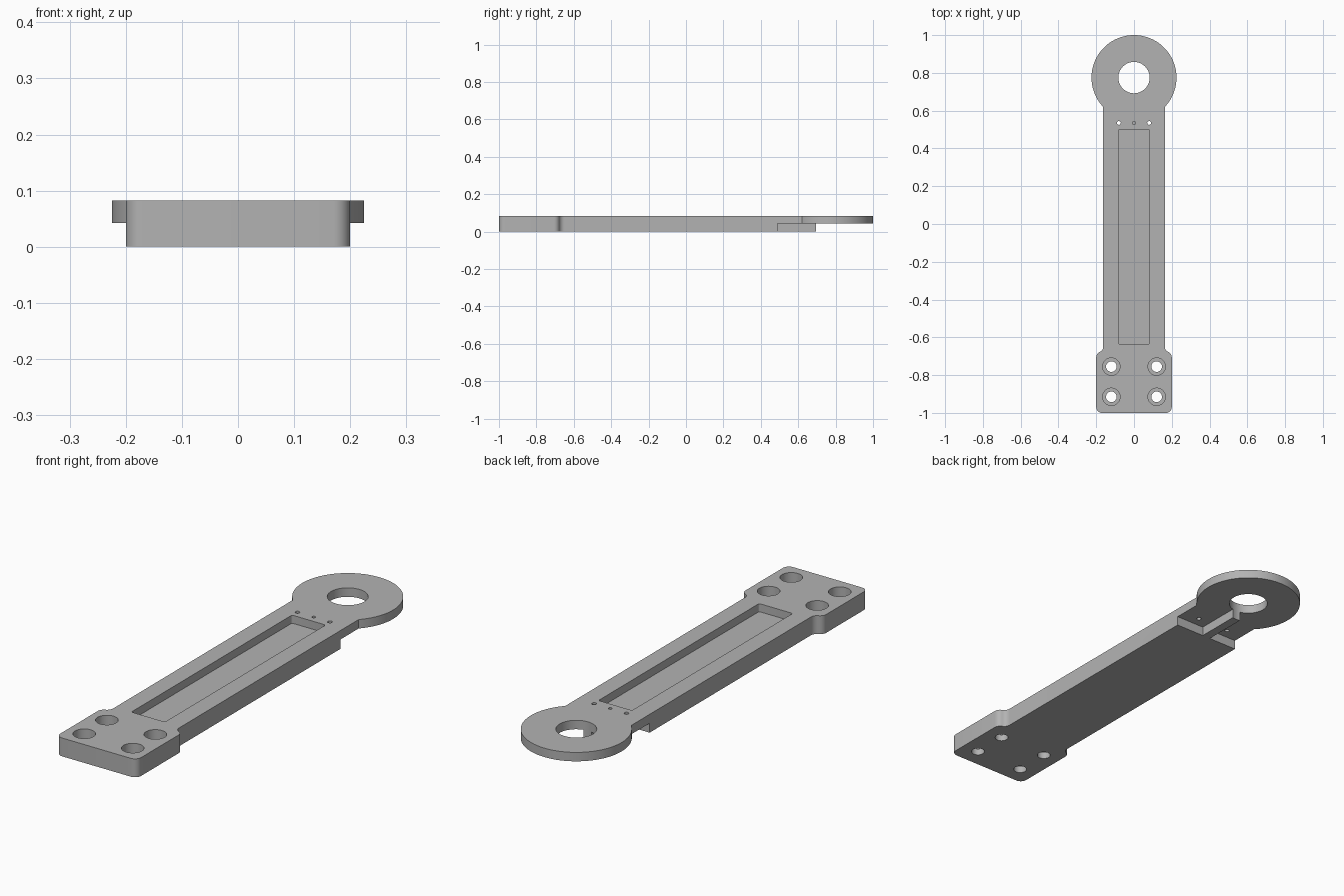
import bpy, bmesh
from math import cos, sin, pi, acos, asin, radians

cube = bpy.data.objects.get("Cube")
if cube:
    bpy.data.objects.remove(cube, do_unlink=True)

TOP, STEP = 0.082, 0.042          # full thickness, underside of the thin head
ARM, BASE = 0.163, 0.2            # half widths
RING_Y, RING_R, BORE_R = 0.775, 0.225, 0.083

grey = bpy.data.materials.new("plain grey")
grey.use_nodes = True
grey.diffuse_color = (0.45, 0.45, 0.45, 1)
grey.node_tree.nodes["Principled BSDF"].inputs["Base Color"].default_value = (0.45, 0.45, 0.45, 1)


def arc(cx, cy, r, a0, a1, n):
    return [(cx + r * cos(a0 + (a1 - a0) * i / n), cy + r * sin(a0 + (a1 - a0) * i / n))
            for i in range(n + 1)]


def prism(name, outline, z0, z1):
    bm = bmesh.new()
    face = bm.faces.new([bm.verts.new((x, y, z0)) for x, y in outline])
    new = bmesh.ops.extrude_face_region(bm, geom=[face])["geom"]
    bmesh.ops.translate(bm, vec=(0, 0, z1 - z0),
                        verts=[v for v in new if isinstance(v, bmesh.types.BMVert)])
    bmesh.ops.recalc_face_normals(bm, faces=bm.faces)
    mesh = bpy.data.meshes.new(name)
    bm.to_mesh(mesh)
    bm.free()
    mesh.materials.append(grey)
    obj = bpy.data.objects.new(name, mesh)
    bpy.context.collection.objects.link(obj)
    return obj


def rect(x0, x1, y0, y1):
    return [(x0, y0), (x1, y0), (x1, y1), (x0, y1)]


def round_rect(x, y0, y1, r):
    return (arc(x - r, y0 + r, r, -pi / 2, 0, 4) + arc(x - r, y1 - r, r, 0, pi / 2, 4)
            + arc(r - x, y1 - r, r, pi / 2, pi, 4) + arc(r - x, y0 + r, r, pi, 1.5 * pi, 4))


def disc(x, y, r, n=48):
    return arc(x, y, r, 0, 2 * pi, n)[:-1]


# Outline of the right half: rounded base corner, S-shaped shoulder, arm, ring
r = 0.03
turn = acos(1 - (BASE - ARM) / (2 * r))
low = -0.705
high = low + 2 * r * sin(turn)
half = arc(BASE - r, -1 + r, r, -pi / 2, 0, 8)
half += arc(BASE - r, low, r, 0, turn, 8)
half += arc(ARM + r, high, r, pi + turn, pi, 8)[1:]
join = -acos(ARM / RING_R)
half += arc(0, RING_Y, RING_R, join, pi / 2, 48)
outline = half + [(-x, y) for x, y in reversed(half[:-1])]
body = prism("bracket_arm", outline, 0, TOP)

# Underside relief, leaving a narrow central rib up to the bore
cutters = []
for side in (-1, 1):
    xs = sorted((side * 0.02, side * 0.4))
    cutters.append(prism("relief_cutter", rect(*xs, 0.49, 1.2), -0.1, STEP))
cutters.append(prism("relief_cutter", rect(-0.3, 0.3, 0.72, 1.1), -0.2, STEP))

# Bore, long pocket and pin holes
cutters.append(prism("bore_cutter", disc(0, RING_Y, BORE_R, 64), -0.1, 0.2))
cutters.append(prism("pocket_cutter", round_rect(0.083, -0.635, 0.5, 0.008), 0.046, 0.2))
for x in (-0.08, 0, 0.08):
    bottom = -0.1 if x else STEP
    cutters.append(prism("pin_cutter", disc(x, 0.535, 0.01 if x else 0.008, 24), bottom, 0.2))

# Counterbored mounting holes
for x in (-0.12, 0.12):
    for y in (-0.755, -0.915):
        cutters.append(prism("screw_cutter", disc(x, y, 0.028), -0.1, 0.2))
        cutters.append(prism("head_cutter", disc(x, y, 0.046), 0.03, 0.2))

for c in cutters:
    c.hide_render = True
    mod = body.modifiers.new("cut", "BOOLEAN")
    mod.operation = "DIFFERENCE"
    mod.solver = "EXACT"
    mod.object = c

# Bake the cuts and drop the cutters
bpy.context.view_layer.update()
baked = bpy.data.meshes.new_from_object(body.evaluated_get(bpy.context.evaluated_depsgraph_get()))
body.modifiers.clear()
body.data = baked
for c in cutters:
    bpy.data.objects.remove(c, do_unlink=True)

bpy.ops.object.select_all(action="DESELECT")
body.select_set(True)
bpy.context.view_layer.objects.active = body
bpy.ops.object.shade_smooth_by_angle(angle=radians(30))
